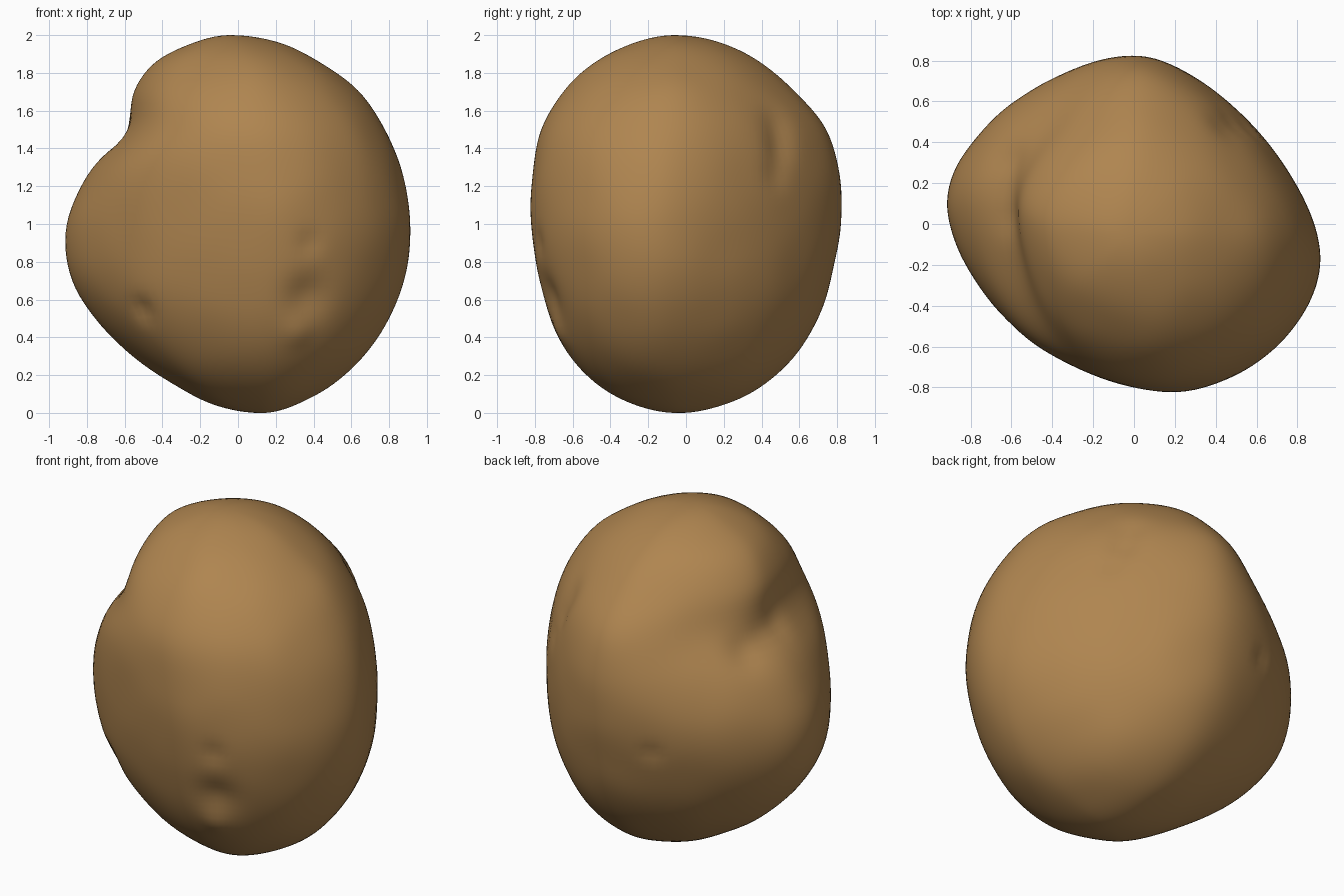
import bpy, bmesh, math
from mathutils import Vector, noise

cube = bpy.data.objects.get("Cube")
if cube:
    bpy.data.objects.remove(cube, do_unlink=True)

RINGS, SIDES = 72, 128

# Outline of the body from the bottom pole to the top pole, at equal polar steps
LEFT = [.12, -.11, -.31, -.55, -.76, -.895, -.91, -.80, -.60, -.55, -.43, -.22, -.03]
RIGHT = [.12, .29, .48, .66, .80, .89, .915, .875, .78, .635, .42, .20, -.03]
FRONT = [-.05, -.25, -.45, -.61, -.72, -.785, -.82, -.815, -.77, -.645, -.47, -.26, -.05]
BACK = [-.05, .17, .39, .57, .70, .775, .82, .815, .745, .57, .385, .17, -.05]
# How far each outline point is shifted sideways, giving the skewed cross-section
FRONT_X = [.12, .13, .14, .15, .15, .15, .15, .13, .10, .07, .04, 0, -.03]
BACK_X = [.12, .11, .09, .07, .06, .05, .03, .03, .03, .02, 0, -.02, -.03]
RIGHT_Y = [-.05, -.06, -.08, -.11, -.13, -.13, -.13, -.11, -.08, -.07, -.06, -.05, -.05]
LEFT_Y = [-.05, -.02, .02, .06, .08, .08, .08, .10, .10, .05, 0, -.03, -.05]
# Fullness of the four diagonal corners from bottom to top
BACK_RIGHT = [.70, .69, .66, .635, .63, .66, .70]
BACK_LEFT = [.70, .69, .68, .68, .645, .67, .70]
FRONT_LEFT = [.70, .71, .69, .675, .735, .69, .70]
FRONT_RIGHT = [.70, .70, .70, .70, .71, .70, .70]

# Eyes and creases: position, radius, depth (negative swells outward)
DENTS = [
    ((.42, .46, 1.50), .11, .02),
    ((.47, .47, 1.38), .11, .025),
    ((.53, .45, 1.25), .10, .015),
    ((-.58, .03, 1.45), .12, .022),
    ((-.55, .15, 1.40), .12, .022),
    ((-.51, .26, 1.34), .12, .025),
    ((.38, -.78, .90), .07, .015),
    ((.38, -.74, .60), .13, .035),
    ((.32, -.68, .42), .08, -.015),
    ((-.49, -.45, .56), .08, .025),
    ((-.28, .73, .87), .06, .015),
]


def cubic(a, b, c, d, u):
    """Smooth step from b to c, with neighbours a and d."""
    return b + .5 * u * (c - a + u * (2 * a - 5 * b + 4 * c - d + u * (3 * (b - c) + d - a)))


def sample(keys, t):
    """Smooth open curve through evenly spaced keys, t in 0..1."""
    f = t * (len(keys) - 1)
    i = min(int(f), len(keys) - 2)
    b, c = keys[i], keys[i + 1]
    a = keys[i - 1] if i else 2 * b - c
    d = keys[i + 2] if i + 2 < len(keys) else 2 * c - b
    return cubic(a, b, c, d, f - i)


def cross_section(t):
    """Smooth closed ring through four side points and four diagonal corners."""
    z = 1 - math.cos(math.pi * t)
    right = Vector((sample(RIGHT, t), sample(RIGHT_Y, t), z))
    back = Vector((sample(BACK_X, t), sample(BACK, t), z))
    left = Vector((sample(LEFT, t), sample(LEFT_Y, t), z))
    front = Vector((sample(FRONT_X, t), sample(FRONT, t), z))

    def corner(side, end, fullness):
        hub = Vector((end.x, side.y, z))
        return hub + (side + end - 2 * hub) * sample(fullness, t)

    points = [right, corner(right, back, BACK_RIGHT), back, corner(left, back, BACK_LEFT),
              left, corner(left, front, FRONT_LEFT), front, corner(right, front, FRONT_RIGHT)]
    ring = []
    for k in range(SIDES):
        f = k / SIDES * 8
        i = int(f)
        ring.append(cubic(*[points[(i + j) % 8] for j in (-1, 0, 1, 2)], f - i))
    return ring


# Lofted body
bm = bmesh.new()
bottom = bm.verts.new((LEFT[0], FRONT[0], 0))
top = bm.verts.new((LEFT[-1], FRONT[-1], 2))
rings = [[bm.verts.new(p) for p in cross_section(r / RINGS)] for r in range(1, RINGS)]
for k in range(SIDES):
    n = (k + 1) % SIDES
    bm.faces.new((bottom, rings[0][n], rings[0][k]))
    bm.faces.new((top, rings[-1][k], rings[-1][n]))
    for low, high in zip(rings, rings[1:]):
        bm.faces.new((low[k], low[n], high[n], high[k]))
for _ in range(4):
    bmesh.ops.smooth_vert(bm, verts=bm.verts, factor=.5,
                          use_axis_x=True, use_axis_y=True, use_axis_z=True)

# Press in the eyes and add slight unevenness
centre = Vector((0, 0, 1))
for v in bm.verts:
    out = (v.co - centre).normalized()
    push = .004 * noise.noise(v.co * 4)
    for place, radius, depth in DENTS:
        far = (out - (Vector(place) - centre).normalized()).length
        push -= depth * math.exp(-(far / radius) ** 2)
    v.co += out * push
bmesh.ops.recalc_face_normals(bm, faces=bm.faces)

mesh = bpy.data.meshes.new("potato")
bm.to_mesh(mesh)
bm.free()
potato = bpy.data.objects.new("potato", mesh)
bpy.context.collection.objects.link(potato)
mesh.shade_smooth()

# Skin colour
skin = bpy.data.materials.new("brown_skin")
skin.use_nodes = True
colour = (.43, .235, .08, 1)
skin.diffuse_color = colour
skin.node_tree.nodes["Principled BSDF"].inputs["Base Color"].default_value = colour
mesh.materials.append(skin)
